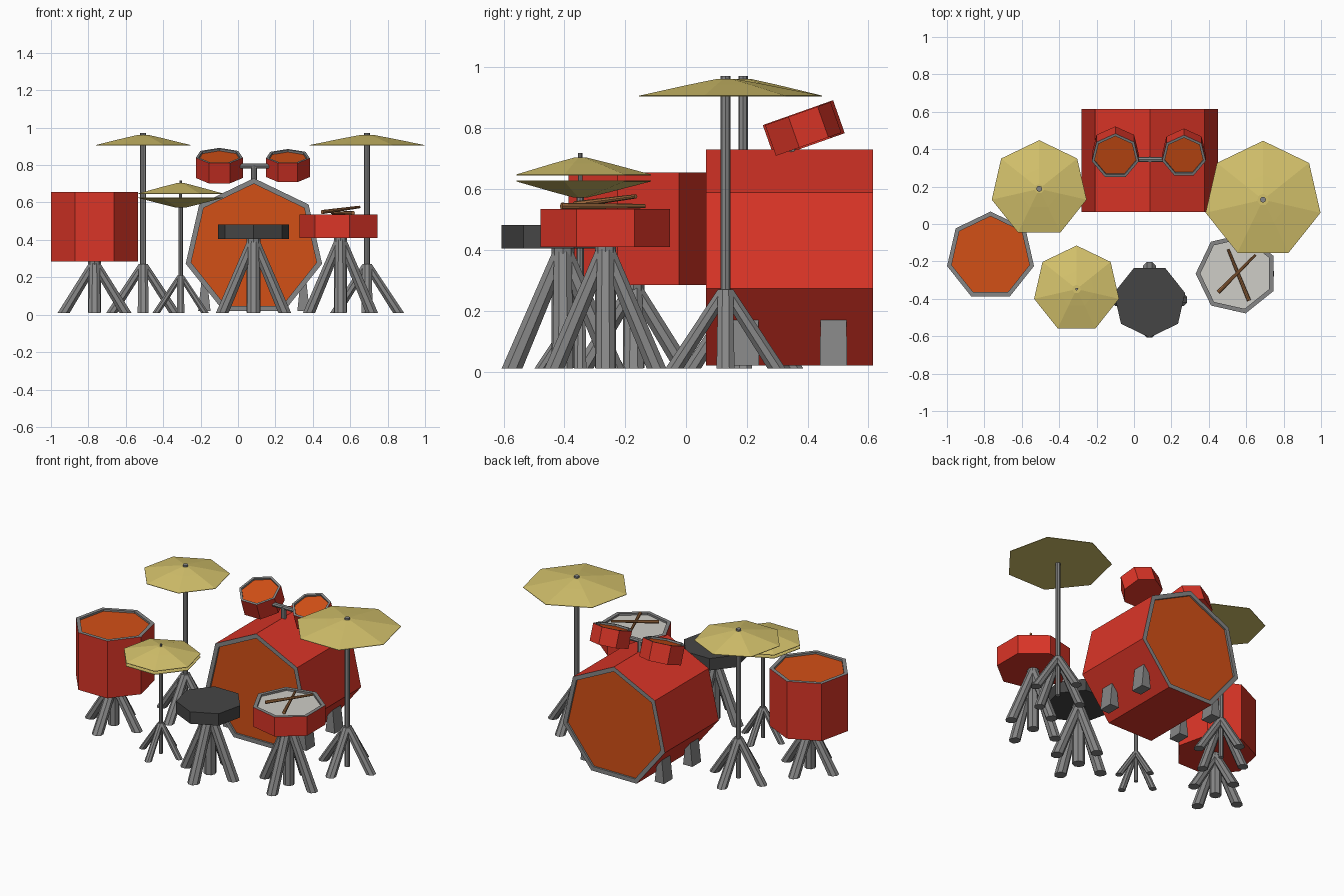
import bpy, bmesh
from math import sin, cos, pi, radians
from mathutils import Matrix, Vector

if "Cube" in bpy.data.objects:
    bpy.data.objects.remove(bpy.data.objects["Cube"])


def material(name, r, g, b):
    m = bpy.data.materials.new(name)
    m.diffuse_color = (r, g, b, 1)
    m.use_nodes = True
    m.node_tree.nodes["Principled BSDF"].inputs["Base Color"].default_value = m.diffuse_color
    return m


RED = material("red_shell", 0.70, 0.035, 0.02)
ORANGE = material("orange_head", 0.65, 0.08, 0.008)
BRASS = material("brass", 0.66, 0.54, 0.15)
STEEL = material("steel", 0.24, 0.24, 0.24)
DARK = material("dark_pad", 0.06, 0.06, 0.06)
WHITE = material("white_head", 0.62, 0.61, 0.57)
WOOD = material("wood", 0.36, 0.15, 0.05)


def add_object(name, bm, mats, matrix):
    bmesh.ops.recalc_face_normals(bm, faces=bm.faces)
    me = bpy.data.meshes.new(name)
    bm.to_mesh(me)
    bm.free()
    for m in mats:
        me.materials.append(m)
    me.transform(matrix)
    ob = bpy.data.objects.new(name, me)
    bpy.context.collection.objects.link(ob)
    return ob


def lathe(name, profile, mats, matrix, n=7, phase=90, bands=None):
    """Spin an (r, z) profile; bands = material index of start cap, each band, end cap."""
    bm = bmesh.new()
    a0 = radians(phase)
    rings = [[bm.verts.new((r * cos(a0 + 2 * pi * i / n), r * sin(a0 + 2 * pi * i / n), z))
              for i in range(n)] for r, z in profile]
    bands = bands or [0] * (len(profile) + 1)
    bm.faces.new(rings[0]).material_index = bands[0]
    for k in range(len(rings) - 1):
        for i in range(n):
            j = (i + 1) % n
            f = bm.faces.new((rings[k][i], rings[k][j], rings[k + 1][j], rings[k + 1][i]))
            f.material_index = bands[k + 1]
    bm.faces.new(rings[-1]).material_index = bands[-1]
    return add_object(name, bm, mats, matrix)


def rod(name, p, q, r1, r2, mat=STEEL, n=8):
    p, q = Vector(p), Vector(q)
    d = q - p
    m = Matrix.Translation(p) @ d.to_track_quat('Z', 'Y').to_matrix().to_4x4()
    lathe(name, [(r1, 0), (r2, d.length)], [mat], m, n)


def drum(name, r, h, rim, head, matrix, phase=90):
    lathe(name, [(r, 0), (r, h), (r - rim, h), (r - rim, h - 0.012)],
          [RED, STEEL, head], matrix, phase=phase, bands=[0, 0, 1, 1, 2])


def cymbal(name, r, h, matrix):
    lathe(name, [(r, 0), (r, 0.003), (0.42 * r, 0.68 * h), (0.1 * r, h)], [BRASS], matrix)


def stand(name, x, y, post_r, post_top, leg_top, reach, leg_r):
    """Centre post with four flat-footed splayed legs."""
    rod(name + "_post", (x, y, 0.012), (x, y, post_top), post_r, post_r)
    z0 = 0.01
    h = leg_top - z0
    shear = Matrix.Identity(4)
    shear[0][2] = -reach / h
    shear[0][3] = reach
    for k in range(4):
        m = Matrix.Translation((x, y, z0)) @ Matrix.Rotation(k * pi / 2, 4, 'Z') @ shear
        lathe(f"{name}_leg_{k + 1}", [(leg_r, 0), (leg_r * 0.85, h)], [STEEL], m, 8, 22.5)


T = Matrix.Translation

# Bass drum with a head on both ends
R, RI, H = 0.374, 0.344, 0.55
lathe("bass_drum", [(RI, 0.012), (RI, 0), (R, 0), (R, H), (RI, H), (RI, H - 0.012)],
      [RED, STEEL, ORANGE], T((0.085, 0.615, 0.356)) @ Matrix.Rotation(pi / 2, 4, 'X'),
      bands=[2, 1, 1, 0, 1, 1, 2])

# Bass drum feet: tapered blocks
for side in (-1, 1):
    for y in (0.195, 0.485):
        bm = bmesh.new()
        bmesh.ops.create_cube(bm, size=1)
        for v in bm.verts:
            taper = 0.5 if v.co.z > 0 else 1
            v.co = (v.co.x * 0.066 * taper, v.co.y * 0.09 * (0.95 if v.co.z > 0 else 1), v.co.z * 0.15)
        add_object("bass_foot", bm, [STEEL], T((0.085 + side * 0.265, y, 0.095)))

# Tom mount
rod("tom_mount_post", (0.085, 0.345, 0.68), (0.085, 0.345, 0.80), 0.016, 0.016)
rod("tom_mount_bar", (-0.02, 0.345, 0.795), (0.20, 0.345, 0.795), 0.014, 0.014)

# Two tilted toms
tilt = Matrix.Rotation(radians(19.5), 4, 'X')
for name, x, z, r, h in (("left_tom", -0.10, 0.849, 0.129, 0.115),
                         ("right_tom", 0.267, 0.846, 0.12, 0.107)):
    drum(name, r, h, 0.015, ORANGE, T((x, 0.362, z)) @ tilt @ T((0, 0, -h)))

# Floor tom
drum("floor_tom", 0.2385, 0.37, 0.025, ORANGE, T((-0.767, -0.172, 0.285)))
stand("floor_tom_stand", -0.767, -0.172, 0.035, 0.29, 0.28, 0.165, 0.035)

# Snare drum
drum("snare_drum", 0.2185, 0.125, 0.025, WHITE, T((0.548, -0.265, 0.41)), phase=-77)
stand("snare_stand", 0.548, -0.265, 0.035, 0.415, 0.41, 0.168, 0.035)

# Drumsticks
rod("drumstick_a", (0.503, -0.135, 0.544), (0.615, -0.41, 0.544), 0.007, 0.011, WOOD)
rod("drumstick_b", (0.45, -0.365, 0.549), (0.65, -0.165, 0.576), 0.011, 0.007, WOOD)

# Throne
lathe("seat", [(0.195, 0), (0.195, 0.077)], [DARK], T((0.083, -0.412, 0.405)), phase=-90)
stand("seat_stand", 0.083, -0.405, 0.038, 0.41, 0.405, 0.167, 0.037)

# Crash and ride cymbals
for name, x, y, r in (("left_cymbal", -0.507, 0.188, 0.26), ("right_cymbal", 0.69, 0.13, 0.315)):
    cymbal(name, r, 0.058, T((x, y, 0.904)))
    stand(name + "_stand", x, y, 0.016, 0.972, 0.27, 0.168, 0.032)

# Hi-hat: a facing pair of cymbals
hx, hy = -0.307, -0.348
cymbal("hi_hat_top", 0.233, 0.058, T((hx, hy, 0.645)))
cymbal("hi_hat_bottom", 0.233, 0.056, T((hx, hy, 0.628)) @ Matrix.Rotation(pi, 4, 'Y'))
stand("hi_hat_stand", hx, hy, 0.012, 0.60, 0.21, 0.13, 0.022)
rod("hi_hat_rod", (hx, hy, 0.58), (hx, hy, 0.718), 0.008, 0.007)
